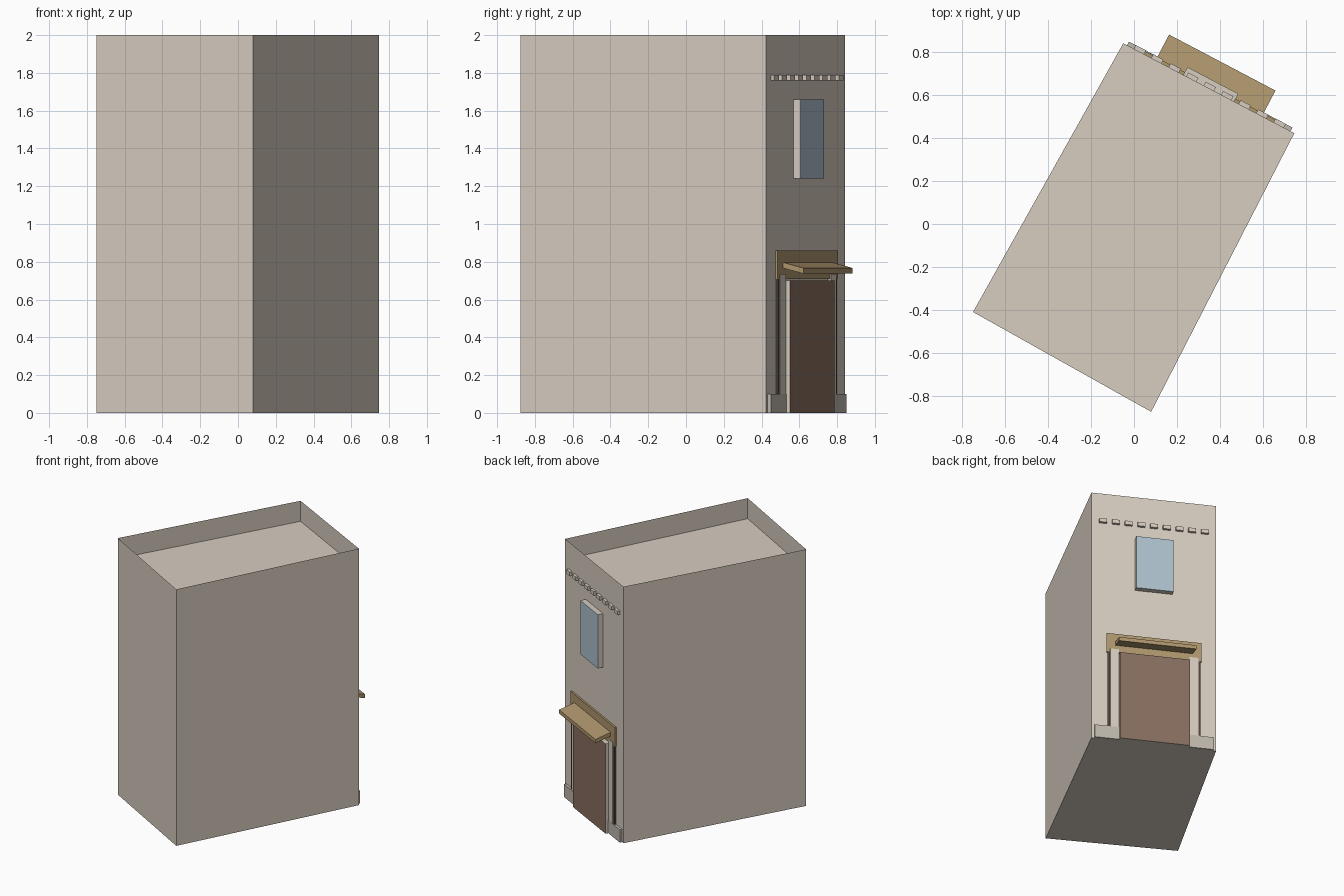
import bpy, bmesh
from mathutils import Matrix, Vector

if "Cube" in bpy.data.objects:
    bpy.data.objects.remove(bpy.data.objects["Cube"])

# Footprint corners, counter-clockwise; last edge pair (B, A) is the decorated facade
D, C, B, A = (-0.75, -0.41), (0.08, -0.875), (0.747, 0.423), (-0.05, 0.842)
HEIGHT, ROOF_Z = 2.0, 1.84

# Facade frame: x along the wall, y outwards, z up, origin at the wall's foot
a, b = Vector((*A, 0)), Vector((*B, 0))
angle = (b - a).xy.angle_signed(Vector((1, 0)))
FACADE = Matrix.Translation((a + b) / 2) @ Matrix.Rotation(angle, 4, 'Z')


def material(name, rgb):
    m = bpy.data.materials.new(name)
    m.diffuse_color = (*rgb, 1)
    m.use_nodes = True
    m.node_tree.nodes["Principled BSDF"].inputs["Base Color"].default_value = m.diffuse_color
    return m


PLASTER = material("plaster", (0.68, 0.61, 0.53))
STONE = material("stone", (0.52, 0.48, 0.42))
WOOD = material("door_wood", (0.25, 0.16, 0.12))
TRIM = material("trim_wood", (0.43, 0.31, 0.155))
DARK = material("dark_post", (0.09, 0.065, 0.05))
GLASS = material("glass", (0.42, 0.54, 0.62))


def finish(name, bm, mats, matrix=None):
    me = bpy.data.meshes.new(name)
    bm.to_mesh(me)
    bm.free()
    for m in mats:
        me.materials.append(m)
    ob = bpy.data.objects.new(name, me)
    if matrix:
        ob.matrix_world = matrix
    bpy.context.collection.objects.link(ob)
    return ob


def facade_box(name, u0, u1, depth, z0, z1, mat, front=None, drop=0.0):
    """Box on the facade; front colours its outer face, drop lowers its outer edge."""
    bm = bmesh.new()
    bmesh.ops.create_cube(bm, size=1)
    for v in bm.verts:
        out = v.co.y > 0
        v.co = (u1 if v.co.x > 0 else u0, depth if out else 0.0,
                (z1 if v.co.z > 0 else z0) - (drop if out else 0))
    bm.normal_update()
    if front:
        for f in bm.faces:
            f.material_index = int(f.normal.y > 0.9)
    return finish(name, bm, [mat] + ([front] if front else []), FACADE)


# Outer walls and underside, open at the top so the walls form a thin parapet
bm = bmesh.new()
low = [bm.verts.new((x, y, 0)) for x, y in (D, C, B, A)]
top = [bm.verts.new((x, y, HEIGHT)) for x, y in (D, C, B, A)]
for i in range(4):
    j = (i + 1) % 4
    bm.faces.new((low[i], low[j], top[j], top[i]))
bm.faces.new(low[::-1])
finish("walls", bm, [PLASTER])

# Sunken flat roof
bm = bmesh.new()
bm.faces.new([bm.verts.new((x, y, ROOF_Z)) for x, y in (D, C, B, A)])
finish("roof", bm, [PLASTER])

# Row of small blocks under the parapet
for i in range(9):
    u = (i - 4) * 0.092
    facade_box(f"cornice_block_{i + 1}", u - 0.027, u + 0.027, 0.02, 1.76, 1.79, PLASTER)

# Window and door: plaster sides with a coloured outer face
facade_box("window", -0.134, 0.134, 0.041, 1.24, 1.66, PLASTER, GLASS)
facade_box("door", -0.252, 0.252, 0.04, 0, 0.70, PLASTER, WOOD)

# Door surround
facade_box("lintel", -0.343, 0.343, 0.014, 0.71, 0.86, TRIM)
facade_box("canopy", -0.28, 0.28, 0.135, 0.77, 0.80, TRIM, drop=0.033)
for s, side in ((-1, "left"), (1, "right")):
    def pair(name, u0, u1, *rest):
        facade_box(f"{name}_{side}", *sorted((s * u0, s * u1)), *rest)
    pair("pilaster", 0.255, 0.318, 0.018, 0.1, 0.735, PLASTER)
    pair("post", 0.318, 0.336, 0.012, 0.1, 0.735, DARK)
    pair("plinth", 0.25, 0.43, 0.019, 0, 0.1, STONE)
